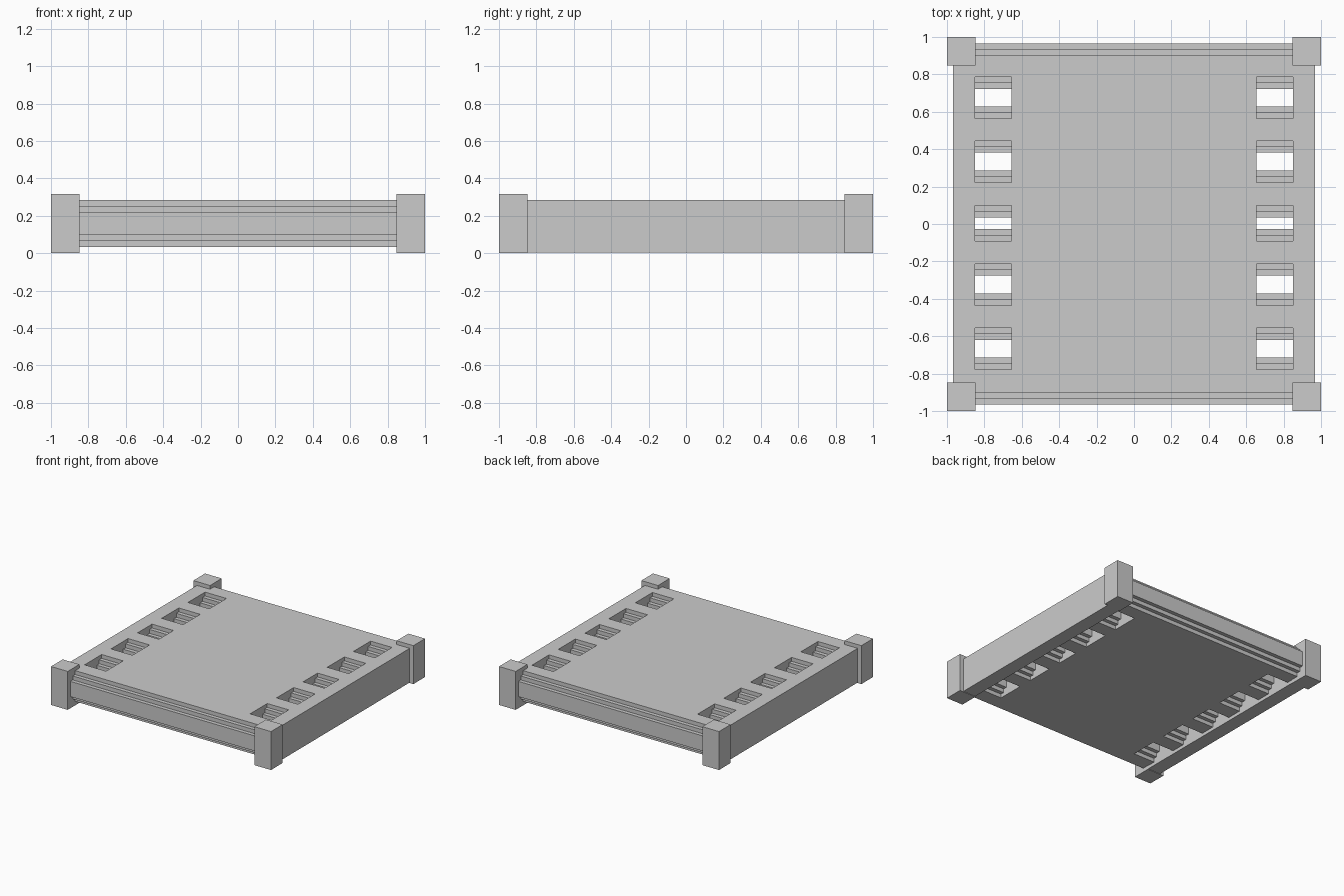
import bpy
import bmesh

if "Cube" in bpy.data.objects:
    bpy.data.objects.remove(bpy.data.objects["Cube"], do_unlink=True)

grey = bpy.data.materials.new("plain grey")
grey.use_nodes = True
colour = (0.6, 0.6, 0.6, 1)
grey.diffuse_color = colour
grey.node_tree.nodes["Principled BSDF"].inputs["Base Color"].default_value = colour


def prism(name, profile, x0, x1):
    """Extrude a closed (y, z) profile along x."""
    bm = bmesh.new()
    face = bm.faces.new([bm.verts.new((x0, y, z)) for y, z in profile])
    ext = bmesh.ops.extrude_face_region(bm, geom=[face])
    verts = [v for v in ext["geom"] if isinstance(v, bmesh.types.BMVert)]
    bmesh.ops.translate(bm, verts=verts, vec=(x1 - x0, 0, 0))
    bmesh.ops.recalc_face_normals(bm, faces=bm.faces)
    mesh = bpy.data.meshes.new(name)
    bm.to_mesh(mesh)
    bm.free()
    mesh.materials.append(grey)
    obj = bpy.data.objects.new(name, mesh)
    bpy.context.collection.objects.link(obj)
    return obj


def box(name, x0, x1, y0, y1, z0, z1):
    return prism(name, [(y0, z0), (y1, z0), (y1, z1), (y0, z1)], x0, x1)


def stepped(centre, half, step, levels):
    """Symmetric profile whose half-width changes by step at each level,
    towards the middle of the height and back again."""
    side = []
    bands = len(levels) - 1
    for i in range(bands):
        w = half + step * min(i, bands - 1 - i)
        side += [(w, levels[i]), (w, levels[i + 1])]
    return ([(centre + w, z) for w, z in side]
            + [(centre - w, z) for w, z in reversed(side)])


LEVELS = [0.032, 0.064, 0.096, 0.221, 0.253, 0.285]
STEP = 0.0315

# Deck with stepped front and back edges
deck = prism("deck", stepped(0, 0.902, STEP, LEVELS), -0.85, 0.85)

# Stepped slots along both sides, narrowest at mid height
cut_levels = [-0.1] + LEVELS[1:-1] + [0.4]
slots = [(0.675, 0.111), (0.334, 0.111), (0.004, 0.094),
         (-0.324, 0.111), (-0.667, 0.111)]
cutters = []
for side in (-1, 1):
    for y, half in slots:
        x0, x1 = sorted((side * 0.655, side * 0.9))
        cutter = prism("slot_cutter", stepped(y, half, -STEP, cut_levels), x0, x1)
        cutter.hide_render = True
        cutters.append(cutter)
        mod = deck.modifiers.new("slot", "BOOLEAN")
        mod.operation = "DIFFERENCE"
        mod.solver = "EXACT"
        mod.object = cutter

# Bake the slots and drop the cutters
bpy.context.view_layer.update()
result = bpy.data.meshes.new_from_object(
    deck.evaluated_get(bpy.context.evaluated_depsgraph_get()))
deck.modifiers.clear()
deck.data = result
for cutter in cutters:
    bpy.data.objects.remove(cutter, do_unlink=True)

# Side rails and corner posts
for sx, side in ((-1, "right"), (1, "left")):
    x0, x1 = sorted((sx * 0.85, sx * 0.967))
    box(side + "_rail", x0, x1, -0.86, 0.86, 0.004, 0.285)
    for sy, end in ((-1, "front"), (1, "back")):
        x0, x1 = sorted((sx * 0.848, sx))
        y0, y1 = sorted((sy * 0.848, sy))
        box(f"{end}_{side}_post", x0, x1, y0, y1, 0, 0.316)
